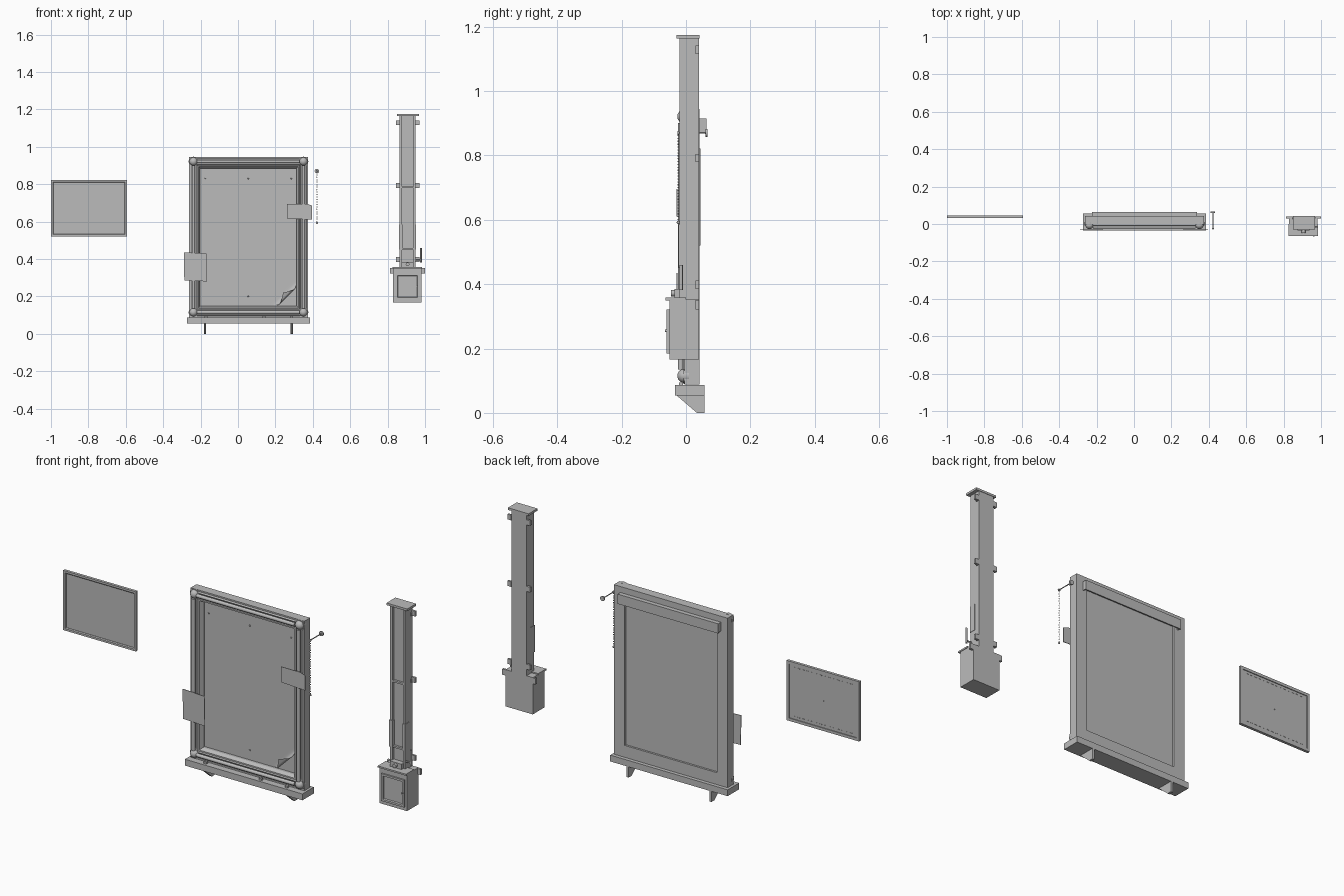
import bpy, bmesh, math
from mathutils import Matrix, Vector

cube = bpy.data.objects.get("Cube")
if cube:
    bpy.data.objects.remove(cube, do_unlink=True)

grey = bpy.data.materials.new("plain grey")
grey.use_nodes = True
grey.diffuse_color = (0.5, 0.5, 0.5, 1)
grey.node_tree.nodes["Principled BSDF"].inputs["Base Color"].default_value = (0.5, 0.5, 0.5, 1)


def finish(name, bm, smooth=False):
    bmesh.ops.recalc_face_normals(bm, faces=bm.faces)
    mesh = bpy.data.meshes.new(name)
    bm.to_mesh(mesh)
    bm.free()
    mesh.materials.append(grey)
    obj = bpy.data.objects.new(name, mesh)
    bpy.context.collection.objects.link(obj)
    if smooth:
        bpy.ops.object.select_all(action='DESELECT')
        obj.select_set(True)
        bpy.context.view_layer.objects.active = obj
        bpy.ops.object.shade_smooth_by_angle(angle=math.radians(40))
    return obj


def box(name, x0, x1, y0, y1, z0, z1):
    bm = bmesh.new()
    size = Matrix.Diagonal((x1 - x0, y1 - y0, z1 - z0, 1))
    place = Matrix.Translation(((x0 + x1) / 2, (y0 + y1) / 2, (z0 + z1) / 2))
    bmesh.ops.create_cube(bm, size=1, matrix=place @ size)
    return finish(name, bm)


def rod(name, a, b, r, sides=16):
    a, b = Vector(a), Vector(b)
    turn = (b - a).to_track_quat('Z', 'Y').to_matrix().to_4x4()
    bm = bmesh.new()
    bmesh.ops.create_cone(bm, cap_ends=True, segments=sides, radius1=r, radius2=r,
                          depth=(b - a).length, matrix=Matrix.Translation((a + b) / 2) @ turn)
    return finish(name, bm, True)


def balls(name, points, r, sides=20):
    bm = bmesh.new()
    for p in points:
        bmesh.ops.create_uvsphere(bm, u_segments=sides, v_segments=sides // 2, radius=r,
                                  matrix=Matrix.Translation(p))
    return finish(name, bm, True)


def prism(name, outline, x0, x1):
    # side outline (y, z) extruded along x
    bm = bmesh.new()
    face = bm.faces.new([bm.verts.new((x0, y, z)) for y, z in outline])
    new = bmesh.ops.extrude_face_region(bm, geom=[face])["geom"]
    bmesh.ops.translate(bm, vec=(x1 - x0, 0, 0), verts=[v for v in new if isinstance(v, bmesh.types.BMVert)])
    return finish(name, bm)


def moulding(name, x0, x1, z0, z1, profile):
    # closed profile (inset, y) swept round a mitred rectangle
    bm = bmesh.new()
    rings = [[bm.verts.new(c) for c in ((x0 + i, y, z0 + i), (x1 - i, y, z0 + i),
                                        (x1 - i, y, z1 - i), (x0 + i, y, z1 - i))] for i, y in profile]
    for k, ring in enumerate(rings):
        prev = rings[k - 1]
        for j in range(4):
            n = (j + 1) % 4
            bm.faces.new((prev[j], prev[n], ring[n], ring[j]))
    return finish(name, bm)


def plate(name, corners, y, thick=0.003):
    # thin slab facing front with (x, z) corners
    bm = bmesh.new()
    face = bm.faces.new([bm.verts.new((x, y, z)) for x, z in corners])
    new = bmesh.ops.extrude_face_region(bm, geom=[face])["geom"]
    bmesh.ops.translate(bm, vec=(0, thick, 0), verts=[v for v in new if isinstance(v, bmesh.types.BMVert)])
    return finish(name, bm)


# Main board: stepped frame, backing and bars between corner domes
L, R, B, T = -0.262, 0.374, 0.088, 0.945
moulding("board_frame", L, R, B, T,
         [(0, 0.042), (0, -0.004), (0.007, -0.004), (0.009, 0.002), (0.042, 0.002),
          (0.044, -0.008), (0.051, -0.008), (0.06, 0.008), (0.06, 0.042)])
box("board_backing", L + 0.055, R - 0.055, 0.022, 0.032, B + 0.055, T - 0.055)
dl, dr, db, dt = L + 0.024, R - 0.024, 0.115, 0.921
for off, r, y in ((0, 0.009, -0.016), (-0.012, 0.005, -0.005), (0.012, 0.005, -0.005)):
    for s, x in ((1, dl), (-1, dr)):
        rod("side_bar", (x + s * off, y, db + 0.02), (x + s * off, y, dt - 0.02), r)
    for s, z in ((1, db), (-1, dt)):
        rod("cross_bar", (dl + 0.02, y, z + s * off), (dr - 0.02, y, z + s * off), r)
for x in (dl, dr):
    for z in (db, dt):
        rod("corner_collar", (x, 0.01, z), (x, -0.008, z), 0.026, 24)
        balls("corner_dome", [(x, -0.005, z)], 0.022, 24)

# Sheet with its lower corner rolled forward
bm = bmesh.new()
sx, sz = (R - L) / 2 - 0.064, (T - B) / 2 - 0.064
bmesh.ops.create_grid(bm, x_segments=60, y_segments=80, size=1)
diag = Vector((1, 0, -1)).normalized()
fold = Vector((0.26, 0, 0.225)).dot(diag)
roll = 0.02
for v in bm.verts:
    p = Vector(((L + R) / 2 + v.co.x * sx, 0.018, (B + T) / 2 + v.co.y * sz))
    d = p.dot(diag) - fold
    if d > 0:
        a = min(d / roll, 2.2)
        rest = d - a * roll
        p += diag * (roll * math.sin(a) + rest * math.cos(a) - d)
        p.y -= roll * (1 - math.cos(a)) + rest * math.sin(a) * 0.2
    v.co = p
finish("sheet", bm, True)
balls("sheet_pins", [(x, 0.017, z) for x, z in
                     ((-0.176, 0.83), (0.055, 0.83), (0.285, 0.83), (0.055, 0.2))], 0.004, 10)

# Loose notes fixed over the frame
plate("left_note", [(-0.287, 0.285), (-0.165, 0.28), (-0.168, 0.43), (-0.29, 0.435)], -0.029)
plate("right_note", [(0.262, 0.617), (0.29, 0.615), (0.396, 0.61), (0.396, 0.685),
                     (0.37, 0.695), (0.262, 0.695)], -0.029)

# Shelf with brackets
box("shelf", -0.273, 0.384, -0.034, 0.057, 0.054, 0.086)
for x in (-0.176, 0.287):
    prism("shelf_bracket", [(-0.03, 0.055), (0.057, 0.055), (0.057, 0), (0.034, 0)], x - 0.006, x + 0.006)
for x in (-0.17, 0.14, 0.285):
    box("shelf_peg", x - 0.008, x + 0.008, -0.022, -0.01, 0.086, 0.095)

# Rear hanging channel, open below
box("channel_top", -0.225, 0.337, 0.04, 0.064, 0.909, 0.915)
box("channel_back", -0.225, 0.337, 0.059, 0.064, 0.866, 0.915)
for x in (-0.225, 0.332):
    box("channel_end", x, x + 0.005, 0.04, 0.064, 0.87, 0.915)

# Pull chain on its spindle
cx = 0.422
rod("spindle", (cx, -0.026, 0.87), (cx, 0.066, 0.87), 0.0025, 10)
rod("spindle_knob", (cx, 0.06, 0.87), (cx, 0.067, 0.87), 0.012, 20)
rod("spindle_tip", (cx, -0.027, 0.87), (cx, -0.022, 0.87), 0.006, 12)
balls("pull_chain", [(cx, -0.024, 0.862 - 0.009 * i) for i in range(30)], 0.0024, 8)
balls("chain_end", [(cx, -0.024, 0.592)], 0.005, 10)

# Side panel
moulding("panel_frame", -1, -0.593, 0.52, 0.822,
         [(0, 0.045), (0, 0.031), (0.01, 0.031), (0.014, 0.035), (0.014, 0.045)])
box("panel_sheet", -0.99, -0.603, 0.037, 0.041, 0.53, 0.812)
for z in (0.548, 0.796):
    for i in range(14):
        x = -0.96 + i * 0.0245
        box("panel_slot", x, x + 0.012, 0.04, 0.0425, z - 0.0015, z + 0.0015)
rod("panel_stud", (-0.797, 0.04, 0.67), (-0.797, 0.044, 0.67), 0.003, 10)

# Column: shaft, rails, crossbars and cap
cl, cr, mid = 0.864, 0.949, 0.9065
box("column_shaft", cl, cr, -0.008, 0.04, 0.34, 1.167)
for x0, x1 in ((cl, cl + 0.014), (cr - 0.012, cr)):
    box("column_rail", x0, x1, -0.02, 0, 0.34, 1.167)
    box("rail_cover", x0 - 0.002, x1 + 0.002, -0.023, 0.01, 0.45, 0.585)
for z in (0.785, 0.455):
    box("column_crossbar", cl + 0.01, cr - 0.01, -0.019, 0, z - 0.006, z + 0.003)
box("column_cap", 0.851, 0.967, -0.029, 0.042, 1.164, 1.175)
for z in (1.128, 0.792, 0.398):
    for x0, x1 in ((0.844, cl), (cr, 0.97)):
        box("column_tab", x0, x1, 0.03, 0.041, z - 0.013, z + 0.013)
        box("tab_fold", x0, x0 + 0.004, 0.024, 0.041, z - 0.013, z + 0.005)

# Lower box with framed door
box("lower_box", 0.829, 0.982, -0.052, 0.04, 0.166, 0.352)
box("box_lid", 0.826, 0.985, -0.064, 0.0, 0.35, 0.358)
moulding("door_frame", 0.842, 0.97, 0.184, 0.322,
         [(0, -0.05), (0, -0.06), (0.01, -0.06), (0.013, -0.05)])
rod("door_knob", (0.962, -0.05, 0.255), (0.962, -0.066, 0.255), 0.004, 12)
for x0, x1 in ((0.813, 0.829), (0.982, 1.0)):
    box("box_tab", x0, x1, 0.03, 0.041, 0.322, 0.351)

# Latch and side lever above the box
box("latch", mid - 0.033, mid + 0.033, -0.035, -0.008, 0.357, 0.385)
rod("latch_button", (mid, -0.03, 0.372), (mid, -0.047, 0.372), 0.01, 16)
rod("lever_axle", (cr - 0.005, -0.015, 0.395), (0.978, -0.015, 0.395), 0.004, 10)
rod("lever_arm", (0.978, -0.015, 0.382), (0.978, -0.015, 0.46), 0.005, 10)
